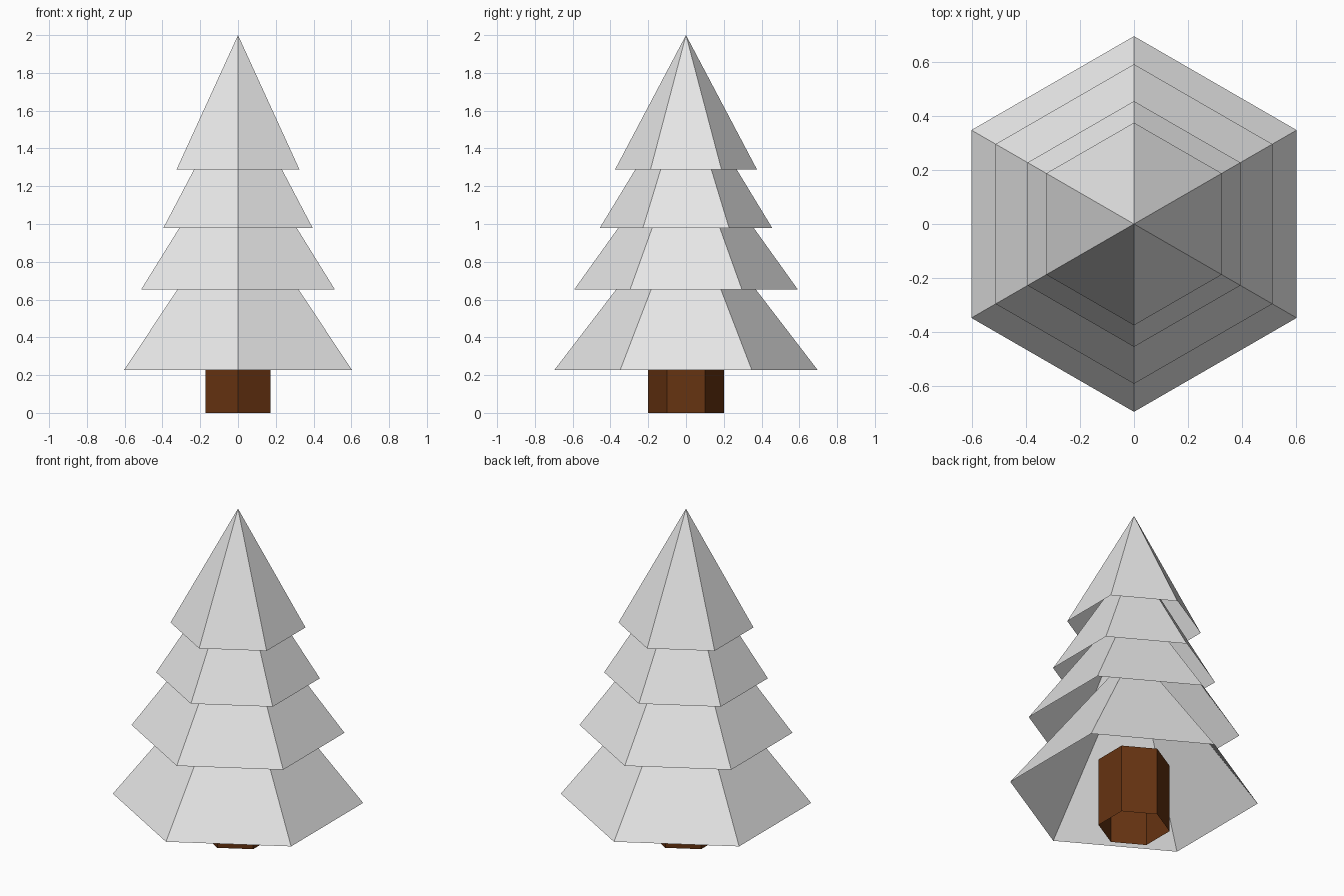
import bpy
import bmesh

cube = bpy.data.objects.get("Cube")
if cube:
    bpy.data.objects.remove(cube, do_unlink=True)


def make_material(name, colour):
    mat = bpy.data.materials.new(name)
    mat.use_nodes = True
    mat.diffuse_color = colour
    mat.node_tree.nodes["Principled BSDF"].inputs["Base Color"].default_value = colour
    return mat


def hex_shell(name, r_bottom, r_top, z_bottom, z_top, mat):
    """Open six-sided cone or tube with flat faces and a corner on the y axis."""
    bm = bmesh.new()
    bmesh.ops.create_cone(bm, cap_ends=False, segments=6, radius1=r_bottom,
                          radius2=r_top, depth=z_top - z_bottom)
    bmesh.ops.translate(bm, verts=bm.verts, vec=(0, 0, (z_bottom + z_top) / 2))
    # Merge the tip of a cone into one point
    bmesh.ops.remove_doubles(bm, verts=bm.verts, dist=0.0001)
    bmesh.ops.recalc_face_normals(bm, faces=bm.faces)
    mesh = bpy.data.meshes.new(name)
    bm.to_mesh(mesh)
    bm.free()
    mesh.materials.append(mat)
    obj = bpy.data.objects.new(name, mesh)
    bpy.context.collection.objects.link(obj)
    return obj


foliage = make_material("pale_grey", (0.8, 0.8, 0.8, 1))
bark = make_material("brown_bark", (0.133, 0.033, 0.0056, 1))

# Trunk: open tube reaching up into the lowest tier
hex_shell("trunk", 0.2, 0.2, 0, 0.42, bark)

# Branch tiers, lowest first: rim radius, rim height, tip height
tiers = {
    "lowest_branches": (0.697, 0.227, 1.135),
    "lower_branches": (0.593, 0.652, 1.48),
    "upper_branches": (0.456, 0.98, 1.73),
    "top_branches": (0.376, 1.288, 2.0),
}
for name, (radius, rim, tip) in tiers.items():
    hex_shell(name, radius, 0, rim, tip, foliage)
